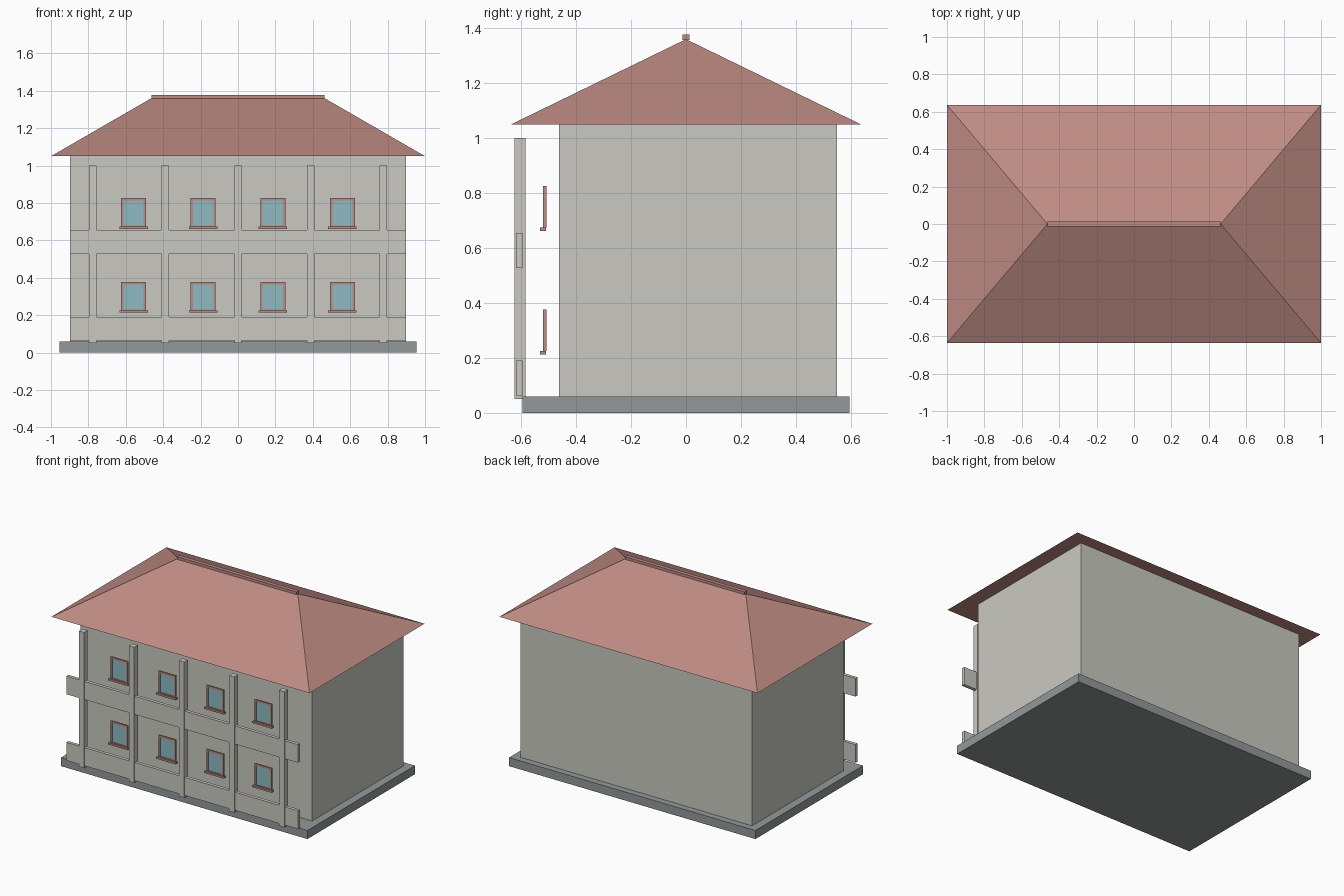
import bpy, bmesh

if "Cube" in bpy.data.objects:
    bpy.data.objects.remove(bpy.data.objects["Cube"])

def material(name, rgb):
    m = bpy.data.materials.new(name)
    lin = [((c / 255 + 0.055) / 1.055) ** 2.4 for c in rgb]
    m.diffuse_color = (*lin, 1)
    m.use_nodes = True
    m.node_tree.nodes["Principled BSDF"].inputs["Base Color"].default_value = m.diffuse_color
    return m

WALL = material("warm_grey_wall", (202, 201, 194))
STONE = material("dark_grey_stone", (147, 153, 153))
ROOF = material("terracotta", (190, 139, 131))
GLASS = material("blue_glass", (144, 186, 194))

def finish(bm, name, mat):
    bmesh.ops.recalc_face_normals(bm, faces=bm.faces)
    me = bpy.data.meshes.new(name)
    bm.to_mesh(me)
    bm.free()
    me.materials.append(mat)
    ob = bpy.data.objects.new(name, me)
    bpy.context.collection.objects.link(ob)
    return ob

def add_box(bm, x0, x1, y0, y1, z0, z1):
    vs = bmesh.ops.create_cube(bm, size=1)["verts"]
    for v in vs:
        v.co = (x1 if v.co.x > 0 else x0, y1 if v.co.y > 0 else y0, z1 if v.co.z > 0 else z0)

def boxes(name, mat, *dims):
    bm = bmesh.new()
    for d in dims:
        add_box(bm, *d)
    return finish(bm, name, mat)

# Base slab and main walls
boxes("base_slab", STONE, (-0.955, 0.955, -0.595, 0.595, 0, 0.06))
boxes("walls", WALL, (-0.897, 0.897, -0.462, 0.55, 0.06, 1.05))

# Hip roof with a flat underside, plus ridge cap
bm = bmesh.new()
eave = [bm.verts.new((x, y, 1.05)) for x, y in ((-1, -0.637), (1, -0.637), (1, 0.637), (-1, 0.637))]
left, right = [bm.verts.new((x, 0, 1.36)) for x in (-0.463, 0.463)]
a, b, c, d = eave
for f in ((a, b, right, left), (b, c, right), (c, d, left, right), (d, a, left), (d, c, b, a)):
    bm.faces.new(f)
finish(bm, "hip_roof", ROOF)
boxes("ridge_cap", ROOF, (-0.463, 0.463, -0.0135, 0.0135, 1.358, 1.377))

# Front pillars and horizontal bands
for i in range(5):
    x = (i - 2) * 0.388
    boxes(f"pillar_{i + 1}", WALL, (x - 0.02, x + 0.02, -0.624, -0.584, 0.05, 1.0))
for name, z in (("lower_band", 0.064), ("upper_band", 0.528)):
    boxes(name, WALL, (-0.897, 0.897, -0.618, -0.595, z, z + 0.127))

# Windows: glass pane, four-bar frame and sill
for row, z in (("lower", 0.213), ("upper", 0.662)):
    for i in range(4):
        x = (i - 1.5) * 0.372
        tag = f"{row}_{i + 1}"
        w, t, zb, zt = 0.067, 0.013, z + 0.012, z + 0.164
        boxes(f"window_glass_{tag}", GLASS,
              (x - w + t, x + w - t, -0.516, -0.51, zb, zt - t))
        boxes(f"window_frame_{tag}", ROOF,
              (x - w, x - w + t, -0.52, -0.508, zb, zt),
              (x + w - t, x + w, -0.52, -0.508, zb, zt),
              (x - w + t, x + w - t, -0.52, -0.508, zt - t, zt),
              (x - w + t, x + w - t, -0.52, -0.508, zb, zb + t * 0.4))
        boxes(f"window_sill_{tag}", ROOF,
              (x - 0.076, x + 0.076, -0.531, -0.509, z, z + 0.013))
